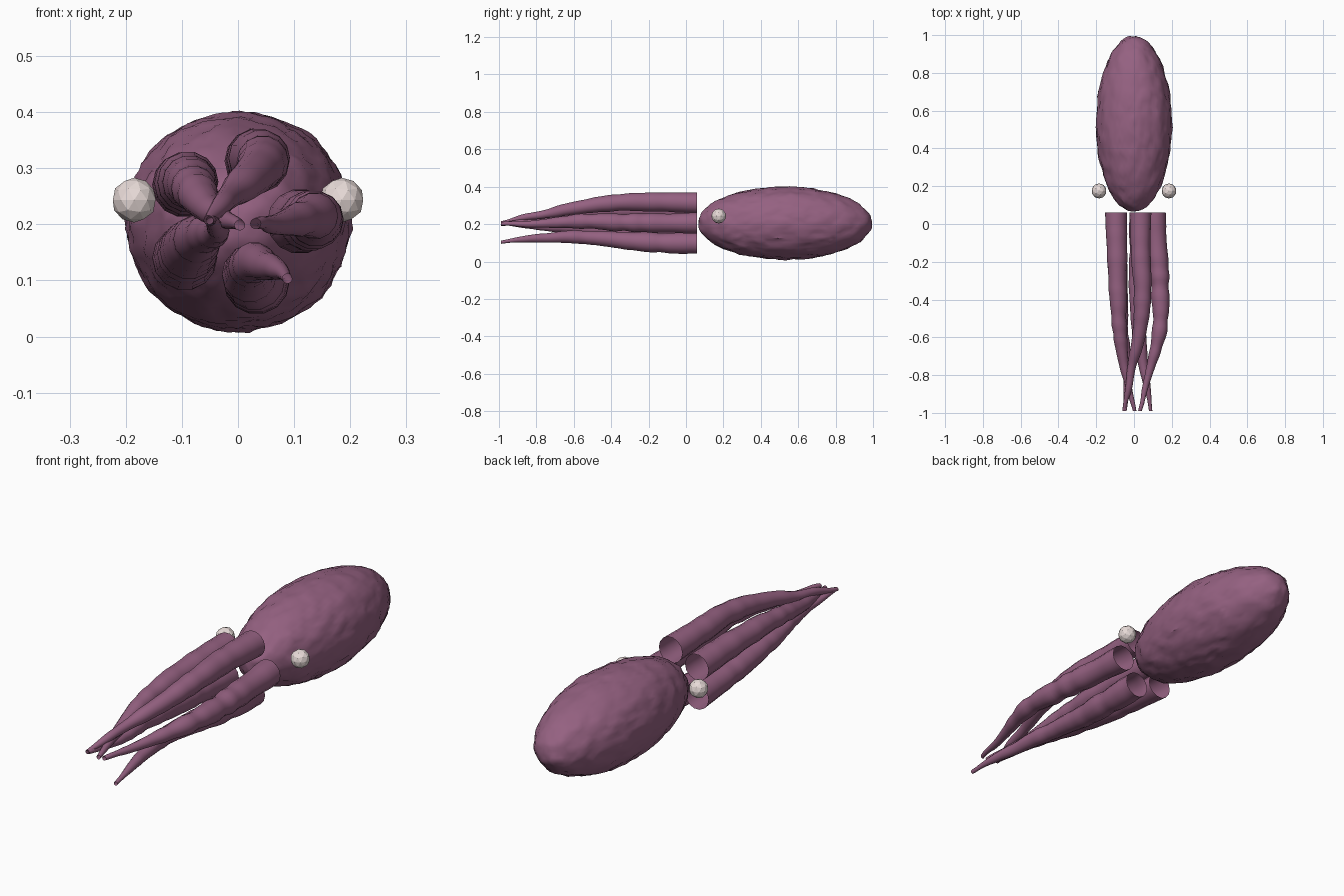
import bpy, bmesh, math
from mathutils import Vector, noise

cube = bpy.data.objects.get("Cube")
if cube:
    bpy.data.objects.remove(cube)


def make_material(name, rgb):
    mat = bpy.data.materials.new(name)
    mat.use_nodes = True
    mat.diffuse_color = (*rgb, 1)
    mat.node_tree.nodes["Principled BSDF"].inputs["Base Color"].default_value = (*rgb, 1)
    return mat


skin = make_material("purple skin", (0.30, 0.12, 0.22))
eye_white = make_material("pale eye", (0.80, 0.70, 0.68))


def add_object(name, bm, mat, smooth_angle=None):
    mesh = bpy.data.meshes.new(name)
    bm.to_mesh(mesh)
    bm.free()
    mesh.materials.append(mat)
    obj = bpy.data.objects.new(name, mesh)
    bpy.context.collection.objects.link(obj)
    if smooth_angle:
        bpy.ops.object.select_all(action="DESELECT")
        obj.select_set(True)
        bpy.context.view_layer.objects.active = obj
        bpy.ops.object.shade_smooth_by_angle(angle=math.radians(smooth_angle))
    return obj


# Mantle: long ellipsoid with a bumpy skin
bm = bmesh.new()
bmesh.ops.create_icosphere(bm, subdivisions=5, radius=1)
for v in bm.verts:
    d = v.co.copy()
    p = Vector((d.x * 0.2, d.y * 0.465, d.z * 0.195))
    bump = 0.007 * noise.noise(p * 18) + 0.005 * noise.noise(p * 45)
    v.co = p + d * bump + Vector((0, 0.53, 0.205))
add_object("mantle", bm, skin, 30)

# Eyes: small faceted balls on both sides
for side, x in (("left", 0.185), ("right", -0.185)):
    bm = bmesh.new()
    bmesh.ops.create_icosphere(bm, subdivisions=2, radius=0.04)
    bmesh.ops.translate(bm, verts=bm.verts, vec=(x, 0.175, 0.243))
    add_object(side + "_eye", bm, eye_white)


def spline(values, t):
    """Catmull-Rom through evenly spaced values, t from 0 to 1."""
    s = t * (len(values) - 1)
    i = min(int(s), len(values) - 2)
    f = s - i
    b, c = values[i], values[i + 1]
    a = values[i - 1] if i else 2 * b - c
    d = values[i + 2] if i + 2 < len(values) else 2 * c - b
    return b + 0.5 * f * (c - a + f * (2 * a - 5 * b + 4 * c - d + f * (3 * (b - c) + d - a)))


RADII = (0.058, 0.053, 0.046, 0.037, 0.023, 0.009)
SIDES, RINGS = 14, 56

# Sideways and vertical position of each arm at even steps from base to tip
ARMS = {
    "left_arm": ((0.11, 0.125, 0.14, 0.135, 0.085, 0.03),
                 (0.205, 0.205, 0.21, 0.215, 0.205, 0.2)),
    "upper_left_arm": ((0.034, 0.035, 0.045, 0.03, -0.015, -0.05),
                       (0.313, 0.318, 0.315, 0.29, 0.25, 0.21)),
    "upper_right_arm": ((-0.095, -0.09, -0.085, -0.075, -0.045, 0.0),
                        (0.27, 0.275, 0.275, 0.26, 0.225, 0.195)),
    "lower_right_arm": ((-0.095, -0.09, -0.08, -0.065, -0.035, -0.045),
                        (0.14, 0.15, 0.165, 0.18, 0.19, 0.21)),
    "lower_left_arm": ((0.034, 0.03, 0.02, 0.025, 0.055, 0.09),
                       (0.098, 0.1, 0.115, 0.13, 0.125, 0.105)),
}

# Arms: open, lumpy, tapering tubes in a ring ahead of the mantle
for seed, (name, (xs, zs)) in enumerate(ARMS.items()):
    bm = bmesh.new()
    previous = None
    for k in range(RINGS + 1):
        t = k / RINGS
        y = 0.06 - 1.05 * t
        lump = 1 + 0.22 * t ** 0.5 * noise.noise(Vector((seed * 7.3, y * 16, 0.5)))
        r = spline(RADII, t) * lump
        wobble = 0.006 * t * noise.noise(Vector((seed * 3.7, y * 9, 2.5)))
        ring = []
        for j in range(SIDES):
            a = math.tau * j / SIDES
            ring.append(bm.verts.new((spline(xs, t) + wobble + r * math.cos(a), y,
                                      spline(zs, t) + wobble + r * math.sin(a))))
        if previous:
            for j in range(SIDES):
                n = (j + 1) % SIDES
                bm.faces.new((previous[j], previous[n], ring[n], ring[j]))
        previous = ring
    bmesh.ops.recalc_face_normals(bm, faces=bm.faces)
    add_object(name, bm, skin, 40)
